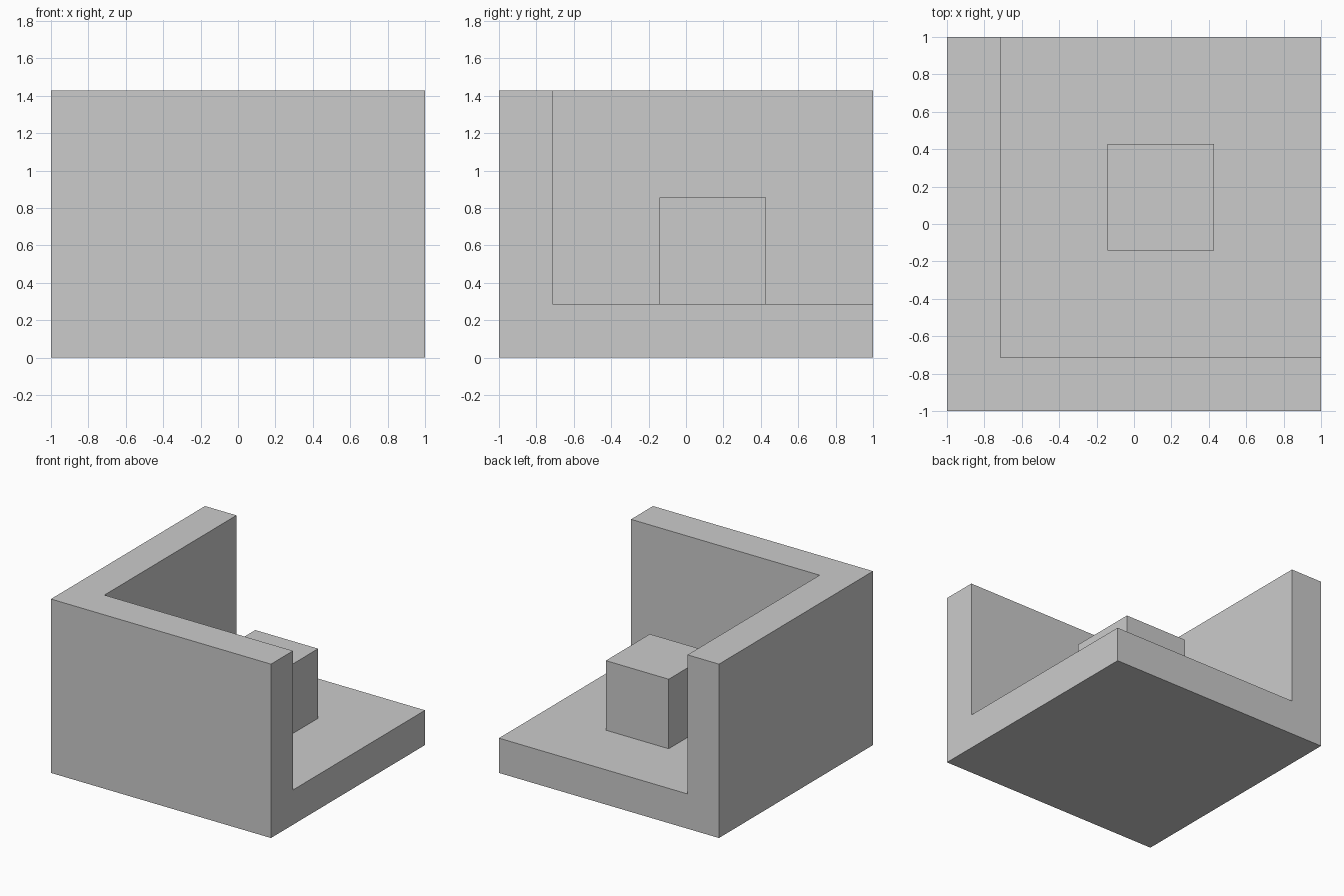
import bpy
from mathutils import Vector

default = bpy.data.objects.get("Cube")
if default:
    bpy.data.objects.remove(default, do_unlink=True)

U = 2 / 7  # grid module: wall and floor thickness

grey = bpy.data.materials.new("light_grey")
grey.use_nodes = True
colour = (0.6, 0.6, 0.6, 1)
grey.diffuse_color = colour
grey.node_tree.nodes["Principled BSDF"].inputs["Base Color"].default_value = colour


def box(name, low, high):
    """Add a flat-shaded box between two opposite corners."""
    low, high = Vector(low), Vector(high)
    bpy.ops.mesh.primitive_cube_add(size=1, location=(low + high) / 2)
    obj = bpy.context.object
    obj.name = name
    obj.scale = high - low
    bpy.ops.object.transform_apply(location=False, rotation=False, scale=True)
    obj.data.materials.append(grey)
    return obj


# Floor with front and side walls, carved from one block
inner = -1 + U
corner = box("corner_walls_and_floor", (-1, -1, 0), (1, 1, 5 * U))
cutter = box("room_cutter", (inner, inner, U), (2, 2, 2))
cutter.hide_render = True

cut = corner.modifiers.new("carve_room", 'BOOLEAN')
cut.operation = 'DIFFERENCE'
cut.solver = 'EXACT'
cut.object = cutter
bpy.context.view_layer.objects.active = corner
bpy.ops.object.modifier_apply(modifier=cut.name)
bpy.data.objects.remove(cutter, do_unlink=True)

# Block standing on the floor
box("floor_block", (-U / 2, -U / 2, U), (1.5 * U, 1.5 * U, 3 * U))
